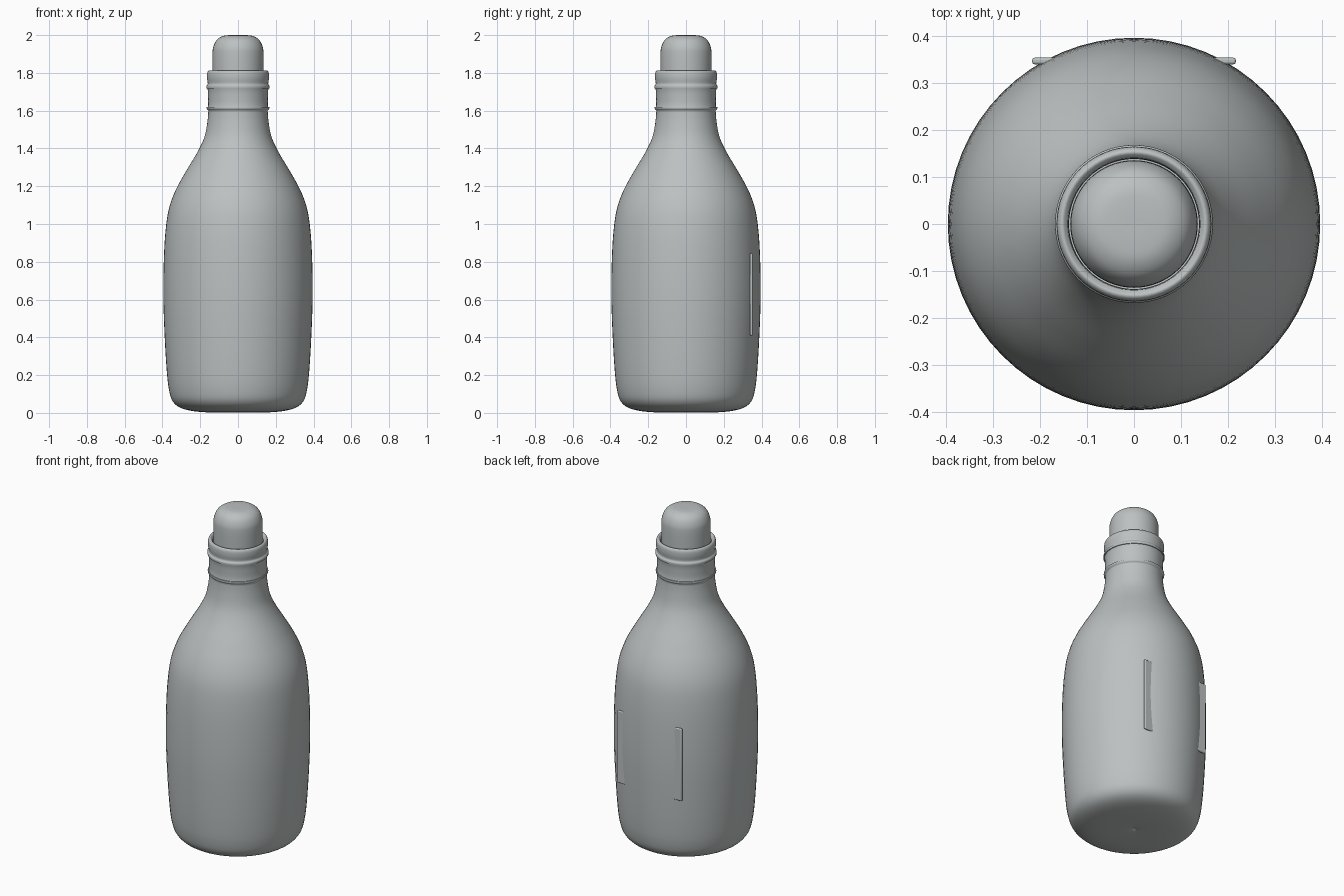
import bpy, bmesh, math

if "Cube" in bpy.data.objects:
    bpy.data.objects.remove(bpy.data.objects["Cube"])

glass = bpy.data.materials.new("pale grey")
glass.diffuse_color = (0.5, 0.53, 0.53, 1)
glass.use_nodes = True
glass.node_tree.nodes["Principled BSDF"].inputs["Base Color"].default_value = glass.diffuse_color


def smooth_path(pts, steps=4):
    """Catmull-Rom curve through the profile points."""
    out = []
    for i in range(len(pts) - 1):
        p = [pts[max(0, min(len(pts) - 1, i + k))] for k in (-1, 0, 1, 2)]
        for s in range(steps):
            t = s / steps
            out.append(tuple(
                0.5 * (2 * b + (c - a) * t + (2 * a - 5 * b + 4 * c - d) * t * t
                       + (3 * b - a - 3 * c + d) * t ** 3)
                for a, b, c, d in zip(*p)))
    return out + [pts[-1]]


def finish(name, bm, angle):
    bmesh.ops.recalc_face_normals(bm, faces=bm.faces)
    mesh = bpy.data.meshes.new(name)
    bm.to_mesh(mesh)
    bm.free()
    mesh.materials.append(glass)
    ob = bpy.data.objects.new(name, mesh)
    bpy.context.collection.objects.link(ob)
    bpy.ops.object.select_all(action='DESELECT')
    ob.select_set(True)
    bpy.context.view_layer.objects.active = ob
    bpy.ops.object.shade_smooth_by_angle(angle=math.radians(angle))
    return ob


def lathe(name, profile, sides=64):
    """Spin (radius, height) points around z; ends on the axis become poles."""
    bm = bmesh.new()
    vs = [bm.verts.new((r, 0, z)) for r, z in profile]
    es = [bm.edges.new(e) for e in zip(vs, vs[1:])]
    bmesh.ops.spin(bm, geom=vs + es, cent=(0, 0, 0), axis=(0, 0, 1),
                   angle=math.tau, steps=sides, use_duplicate=False)
    bmesh.ops.remove_doubles(bm, verts=bm.verts, dist=0.0005)
    return finish(name, bm, 50)


# Bottle body: base, shoulder and neck
body = smooth_path([(0, 0.012), (0.03, 0.004), (0.12, 0.002), (0.22, 0.007), (0.3, 0.025),
                    (0.345, 0.06), (0.365, 0.12), (0.377, 0.22), (0.388, 0.4),
                    (0.395, 0.6), (0.393, 0.8), (0.384, 0.96), (0.366, 1.08),
                    (0.33, 1.18), (0.275, 1.28), (0.215, 1.38), (0.178, 1.46),
                    (0.162, 1.54), (0.157, 1.6)])
# Neck bands and rolled lip, continuing down inside the mouth
neck = smooth_path([(0.158, 1.602), (0.165, 1.61), (0.165, 1.62), (0.158, 1.628),
                    (0.16, 1.71), (0.167, 1.718), (0.167, 1.732), (0.16, 1.742),
                    (0.164, 1.77), (0.163, 1.8), (0.154, 1.812), (0.145, 1.807),
                    (0.139, 1.79), (0.138, 1.7)], 3)
lathe("bottle", body + neck)

# Stopper with a rounded top
stopper = [(0, 1.7), (0.134, 1.7)] + smooth_path(
    [(0.135, 1.81), (0.135, 1.9), (0.13, 1.94), (0.112, 1.975),
     (0.08, 1.995), (0.04, 2.0), (0, 2.0)])
lathe("stopper", stopper)

# Flat label panel whose two edges stand out of the back of the body
bm = bmesh.new()
bmesh.ops.create_cube(bm, size=1)
for v in bm.verts:
    v.co = (v.co.x * 0.432, 0.346 + v.co.y * 0.014, 0.628 + v.co.z * 0.436)
panel = finish("back_panel", bm, 40)
bevel = panel.modifiers.new("rounded", 'BEVEL')
bevel.width = 0.005
bevel.segments = 3
